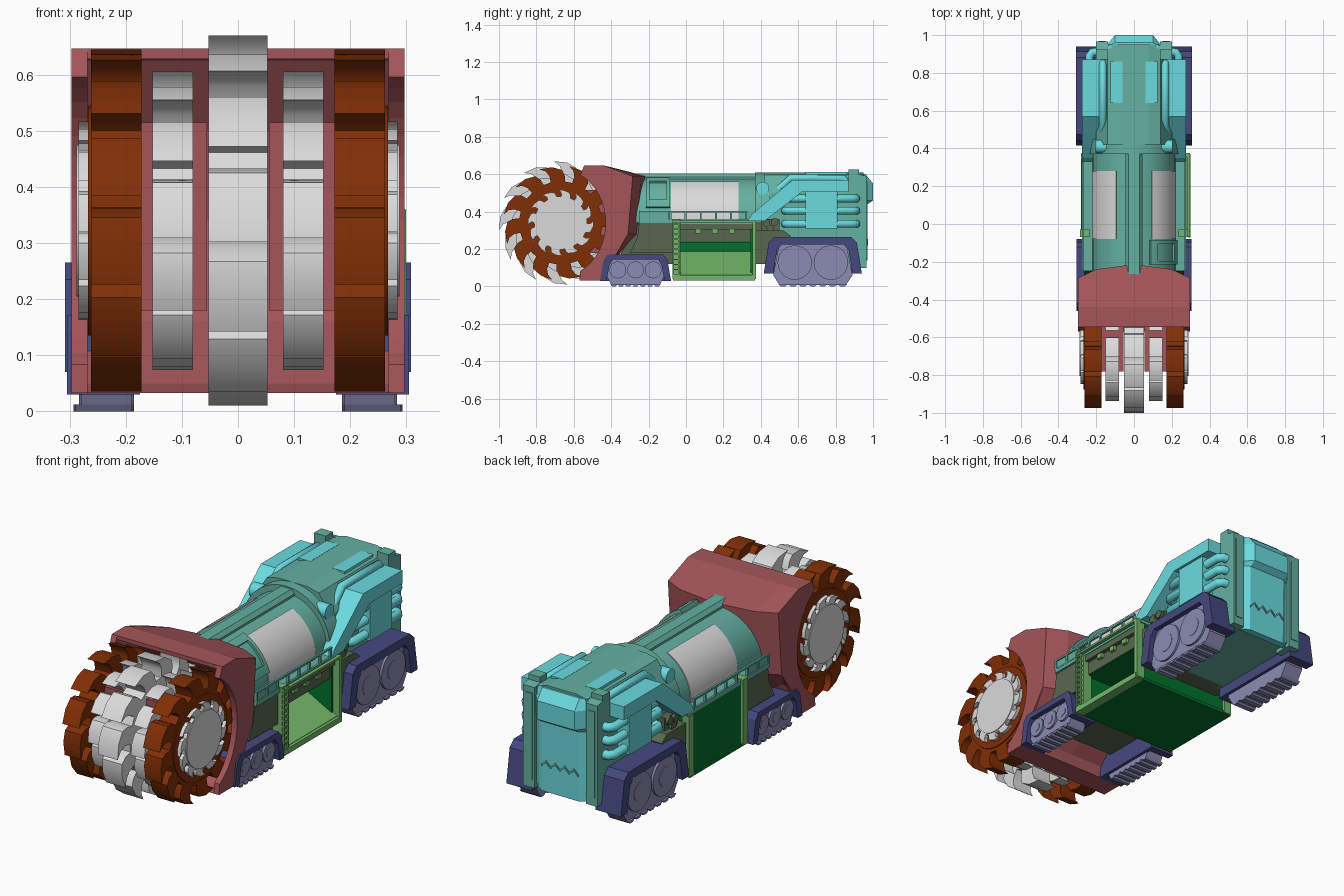
import bpy, bmesh
from math import sin, cos, pi, radians

cube = bpy.data.objects.get("Cube")
if cube:
    bpy.data.objects.remove(cube)


def material(name, code):
    lin = [(int(code[i:i + 2], 16) / 255) ** 2.2 for i in (0, 2, 4)] + [1]
    m = bpy.data.materials.new(name)
    m.use_nodes = True
    m.diffuse_color = lin
    m.node_tree.nodes["Principled BSDF"].inputs["Base Color"].default_value = lin
    return m


RED = material("dull red", "A3565A")
RUST = material("rust orange", "80320F")
WHITE = material("light grey", "DADADA")
TEAL = material("teal", "64AFA0")
CYAN = material("cyan", "6ADADF")
NAVY = material("navy", "464A7E")
LAVENDER = material("lavender grey", "8A8AB2")
GREEN = material("leaf green", "74B66A")
FOREST = material("dark green", "08702F")
OLIVE = material("olive", "586850")


def loft(name, rings, mat, mirror=False, smooth=False):
    """Skin a list of equal closed loops and cap both ends."""
    bm = bmesh.new()
    loops = [[bm.verts.new(p) for p in ring] for ring in rings]
    n = len(loops[0])
    for a, b in zip(loops, loops[1:]):
        for i in range(n):
            j = (i + 1) % n
            bm.faces.new((a[i], a[j], b[j], b[i]))
    bm.faces.new(loops[0])
    bm.faces.new(loops[-1])
    bmesh.ops.recalc_face_normals(bm, faces=bm.faces)
    me = bpy.data.meshes.new(name)
    bm.to_mesh(me)
    bm.free()
    if smooth:
        me.shade_smooth()
        me.set_sharp_from_angle(angle=radians(35))
    me.materials.append(mat)
    ob = bpy.data.objects.new(name, me)
    bpy.context.collection.objects.link(ob)
    if mirror:
        ob.modifiers.new("both_sides", "MIRROR")


def along_x(name, pts, x0, x1, mat, mirror=False, smooth=False):
    loft(name, [[(x, y, z) for y, z in pts] for x in (x0, x1)], mat, mirror, smooth)


def along_y(name, pts, y0, y1, mat, mirror=False, smooth=False):
    loft(name, [[(x, y, z) for x, z in pts] for y in (y0, y1)], mat, mirror, smooth)


def box(name, x0, x1, y0, y1, z0, z1, mat, mirror=False):
    along_x(name, [(y0, z0), (y1, z0), (y1, z1), (y0, z1)], x0, x1, mat, mirror)


def circle(cy, cz, r, n=40):
    return [(cy + r * cos(2 * pi * i / n), cz + r * sin(2 * pi * i / n)) for i in range(n)]


def pipe(name, path, r, mat):
    for side in (1, -1):
        cu = bpy.data.curves.new(name, "CURVE")
        cu.dimensions = "3D"
        cu.bevel_depth, cu.bevel_resolution, cu.use_fill_caps = r, 3, True
        sp = cu.splines.new("POLY")
        sp.points.add(len(path) - 1)
        for pt, (x, y, z) in zip(sp.points, path):
            pt.co = (side * x, y, z, 1)
        cu.materials.append(mat)
        bpy.context.collection.objects.link(bpy.data.objects.new(name, cu))


# Cutting wheels with hooked teeth
HUB_Y, HUB_Z = -0.67, 0.34
HOOK = [(0, 0), (0.04, 0.4), (0.16, 0.72), (0.5, 0.92), (0.92, 1),
        (0.74, 0.74), (0.65, 0.4), (0.66, 0)]


def blade(name, root, tip, x0, x1, mat, mirror=True, turn=0.0, count=12):
    pts = []
    for i in range(count):
        for f, h in HOOK:
            a = 2 * pi * (i + f + turn) / count
            r = root + (tip - root) * h
            pts.append((HUB_Y + r * cos(a), HUB_Z + r * sin(a)))
    along_x(name, pts, x0, x1, mat, mirror, True)


blade("centre_cutter", 0.235, 0.332, -0.053, 0.053, WHITE, False, 0.3)
blade("inner_cutter", 0.18, 0.268, 0.08, 0.152, WHITE, turn=0.3)
blade("outer_cutter", 0.222, 0.308, 0.172, 0.262, RUST, turn=0.8)
blade("side_cutter", 0.142, 0.178, 0.26, 0.284, WHITE, turn=0.3)
along_x("cutter_rim", circle(HUB_Y, HUB_Z, 0.205), 0.25, 0.267, RUST, True, True)
along_x("cutter_hub", circle(HUB_Y, HUB_Z, 0.135), 0.27, 0.288, WHITE, True, True)
box("cutter_mount", 0.055, 0.18, -0.78, -0.3, 0.18, 0.515, RED, True)

# Cowl: bowed shell behind the wheels plus side cheeks with a round cut-out
INNER = [(-0.52, 0.05), (-0.38, 0.16), (-0.32, 0.34), (-0.36, 0.5), (-0.45, 0.625), (-0.545, 0.628)]


def cowl_back(b):
    return [(-0.545, 0.647), (-0.44, 0.647), (b, 0.59), (b - 0.025, 0.28), (-0.45, 0.085), (-0.46, 0.033), (-0.57, 0.033)]


stations = [(-0.295, -0.285), (-0.2, -0.24), (0, -0.213), (0.2, -0.24), (0.295, -0.285)]
loft("cowl_shell", [[(x, y, z) for y, z in cowl_back(b) + INNER] for x, b in stations], RED)
arc = [(HUB_Y + 0.24 * cos(radians(a)), HUB_Z + 0.285 * sin(radians(a))) for a in range(-64, 65, 8)]
along_x("cowl_cheek", cowl_back(-0.285) + arc, 0.268, 0.297, RED, True)

# Lower hull and deck
along_x("front_hull", [(-0.38, 0.12), (-0.06, 0.12), (-0.06, 0.345), (-0.25, 0.345), (-0.3, 0.26)],
        -0.2, 0.2, OLIVE)
box("rear_hull", -0.2, 0.2, 0.36, 0.45, 0.12, 0.34, OLIVE)
along_x("hull_side", [(-0.3, 0.18), (-0.06, 0.18), (-0.06, 0.345), (-0.25, 0.345), (-0.26, 0.26)],
        0.18, 0.265, OLIVE, True)
along_x("rear_hull_side", [(0.37, 0.12), (0.45, 0.12), (0.56, 0.27), (0.52, 0.3), (0.37, 0.3)],
        0.18, 0.262, OLIVE, True)
box("deck", -0.275, 0.275, -0.25, 0.38, 0.335, 0.352, TEAL)
for z in (0.35, 0.396):
    box("rail_bar", 0.266, 0.276, -0.25, 0.33, z, z + 0.008, TEAL, True)
for i in range(8):
    y = -0.245 + i * 0.081
    box("rail_post", 0.266, 0.276, y - 0.005, y + 0.005, 0.35, 0.4, TEAL, True)
box("rail_plate", 0.264, 0.27, -0.25, -0.09, 0.35, 0.4, TEAL, True)

# Cargo bay: deep recess with a ramp on the left side, closed on the right side
box("bay_floor", -0.28, 0.285, -0.07, 0.37, 0.035, 0.05, FOREST)
box("bay_core", -0.272, 0.05, -0.06, 0.36, 0.05, 0.335, FOREST)
along_y("bay_ramp", [(0.04, 0.05), (0.285, 0.05), (0.285, 0.062), (0.04, 0.192)], -0.05, 0.355, GREEN)
for y in (-0.06, 0.345):
    box("bay_end_wall", 0.04, 0.262, y, y + 0.018, 0.05, 0.335, FOREST)
box("bay_ceiling", 0.04, 0.25, -0.05, 0.355, 0.236, 0.242, FOREST)
box("bay_header", 0.04, 0.252, -0.05, 0.355, 0.24, 0.335, OLIVE)
box("bay_header_lip", 0.24, 0.272, -0.06, 0.36, 0.305, 0.336, OLIVE)
box("bay_sill", 0.255, 0.3, -0.07, 0.37, 0.033, 0.06, GREEN)
box("front_pillar", 0.235, 0.285, -0.07, -0.03, 0.04, 0.36, GREEN, True)
box("left_rear_pillar", 0.25, 0.297, 0.355, 0.375, 0.04, 0.35, GREEN)
box("left_top_beam", 0.28, 0.297, -0.07, 0.375, 0.342, 0.352, GREEN)
box("right_rear_pillar", -0.28, -0.24, 0.34, 0.375, 0.04, 0.335, GREEN)
for i in range(3):
    box("bay_lamp", 0.25, 0.268, 0.05 + i * 0.09, 0.08 + i * 0.09, 0.282, 0.305, GREEN)
for y in (-0.072, -0.042):
    box("ladder_rail", 0.29, 0.299, y, y + 0.006, 0.04, 0.36, GREEN)
for i in range(11):
    box("ladder_rung", 0.285, 0.298, -0.072, -0.036, 0.06 + i * 0.027, 0.067 + i * 0.027, GREEN)


# Barrel with curved plates and a spine
def barrel_plate(name, r, a0, a1, y0, y1, mat, mirror=False):
    sweep = [a0 + (a1 - a0) * i / 10 for i in range(11)]
    pts = [(q * cos(radians(a)), 0.36 + q * sin(radians(a)))
           for q, order in ((r, sweep), (0.21, sweep[::-1])) for a in order]
    along_y(name, pts, y0, y1, mat, mirror, True)


upper = [(x, max(z, 0.34)) for x, z in circle(0, 0.36, 0.22) if z > 0.32]
along_y("barrel", sorted(upper, key=lambda p: -p[0] if p[1] > 0.34 else 9 + p[0]), -0.27, 0.4, TEAL, False, True)
barrel_plate("barrel_panel", 0.2235, -2, 65, -0.08, 0.28, WHITE, True)
spine = [(0.045, 0.56), (0.045, 0.585), (0.028, 0.603)]
along_y("spine", spine + [(-x, z) for x, z in spine[::-1]], -0.27, 0.4, TEAL)
barrel_plate("control_panel", 0.228, 22, 62, -0.2, -0.1, TEAL)
for y in (-0.215, -0.105):
    barrel_plate("control_panel_side", 0.24, 16, 68, y, y + 0.02, TEAL)
for a in (16, 58):
    barrel_plate("control_panel_end", 0.24, a, a + 10, -0.215, -0.085, TEAL)

# Engine housing at the back
half = [(0.2, 0.12), (0.2, 0.5), (0.14, 0.595), (0.08, 0.61)]
along_y("engine_housing", half + [(-x, z) for x, z in reversed(half)], 0.42, 0.95, TEAL)
arch_top = [(0.235 * cos(pi * i / 20), 0.375 + 0.235 * sin(pi * i / 20)) for i in range(21)]
along_y("engine_collar", arch_top, 0.37, 0.45, TEAL, False, True)
box("engine_plate", 0.06, 0.125, 0.64, 0.86, 0.59, 0.611, CYAN, True)
along_x("rear_column", [(0.87, 0.1), (0.966, 0.1), (0.966, 0.59), (0.925, 0.6), (0.925, 0.625), (0.87, 0.625)],
        0.138, 0.2, TEAL, True)
box("rear_column_inset", 0.15, 0.188, 0.962, 0.97, 0.14, 0.56, TEAL, True)
profile = [(0.0, 0.1), (0.035, 0.1), (0.04, 0.44), (0.07, 0.46), (0.07, 0.55), (0.03, 0.6), (0, 0.6)]
loft("rear_panel", [[(x, 0.93 + d * s, z) for d, z in profile]
                    for x, s in ((-0.135, 0.4), (-0.1, 1), (0.1, 1), (0.135, 0.4))], CYAN)
steps = [(-0.1 + 0.025 * i, 0.22 + 0.025 * (i % 2)) for i in range(9)]
along_y("rear_zigzag", steps + [(x, z + 0.01) for x, z in reversed(steps)], 0.963, 0.972, TEAL)

# Side armour, pipes and machinery
along_x("side_armour", [(0.33, 0.35), (0.42, 0.35), (0.62, 0.505), (0.87, 0.505), (0.87, 0.57), (0.57, 0.57), (0.35, 0.385)],
        0.16, 0.275, CYAN, True)
box("side_tank", 0.18, 0.262, 0.64, 0.81, 0.31, 0.51, CYAN, True)
for z in (0.335, 0.405, 0.47):
    pipe("side_pipe", [(0.19, 0.53, z), (0.22, 0.53, z), (0.235, 0.55, z), (0.235, 0.89, z), (0.22, 0.91, z), (0.19, 0.91, z)],
         0.022, CYAN)
pipe("roof_pipe", [(0.17, 0.39, 0.4), (0.17, 0.43, 0.46), (0.165, 0.56, 0.58), (0.165, 0.84, 0.58), (0.165, 0.86, 0.55)],
     0.02, CYAN)
along_x("round_cap", circle(0.41, 0.525, 0.035, 20), 0.12, 0.205, CYAN, True, True)
box("machinery", 0.18, 0.235, 0.4, 0.5, 0.29, 0.36, OLIVE, True)
for y, z in ((0.43, 0.34), (0.475, 0.345), (0.45, 0.31)):
    along_x("machinery_drum", circle(y, z, 0.02, 12), 0.2, 0.25, OLIVE, True)


# Track units: fender arch, belt, wheels and cleats
def track(label, cy, half_len, foot, top, x0, x1, wheels, wheel_r, wall):
    def arch(h, t):
        return [(cy - h, foot), (cy - h * 0.9, t - 0.03), (cy - h * 0.78, t),
                (cy + h * 0.78, t), (cy + h * 0.9, t - 0.03), (cy + h, foot)]
    outer = arch(half_len, top)
    inner = arch(half_len - wall, top - wall * 0.8)
    along_x(label + "_fender", outer + inner[::-1], x0, x1, NAVY, True)
    along_x(label + "_fender_back", outer, x0, x0 + 0.02, NAVY, True)
    h = half_len - wall
    belt = [(cy - h * 0.84, 0.008), (cy + h * 0.84, 0.008), (cy + h, 0.06), (cy + h * 0.85, top - wall * 0.8),
            (cy - h * 0.85, top - wall * 0.8), (cy - h, 0.06)]
    along_x(label + "_belt", belt, x0 + 0.015, x1 - 0.025, LAVENDER, True)
    z = 0.02 + (top - wall) / 2
    for i in range(wheels):
        y = cy + (i - (wheels - 1) / 2) * wheel_r * 2.1
        along_x(label + "_wheel", circle(y, z, wheel_r, 24), x1 - 0.03, x1 - 0.014, LAVENDER, True, True)
        along_x(label + "_wheel_cap", circle(y, z, wheel_r * 0.5, 16), x1 - 0.03, x1 - 0.012, LAVENDER, True, True)
    for i in range(7):
        y, w = cy + (i - 3) * h * 0.25, h * 0.08
        along_x(label + "_cleat", [(y - w * 1.4, 0.012), (y - w * 0.7, 0), (y + w * 0.7, 0), (y + w * 1.4, 0.012)],
                x0 + 0.015, x1 - 0.015, LAVENDER, True)


track("front_track", -0.27, 0.19, 0.03, 0.172, 0.175, 0.305, 3, 0.045, 0.035)
track("rear_track", 0.678, 0.262, 0.07, 0.265, 0.17, 0.308, 2, 0.092, 0.05)
